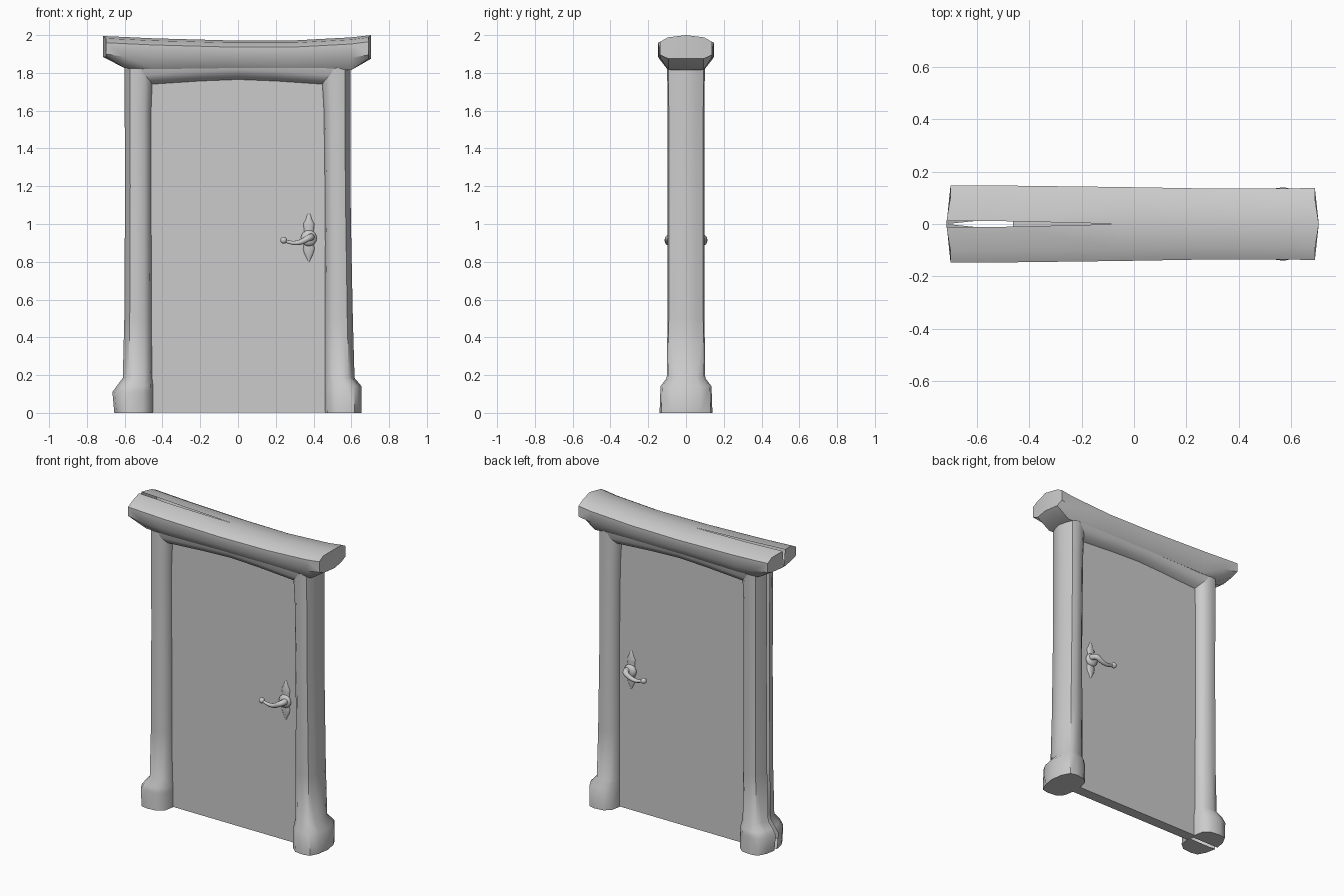
import bpy, bmesh, math

if "Cube" in bpy.data.objects:
    bpy.data.objects.remove(bpy.data.objects["Cube"])

DOOR_Y = 0.035
SLIT = 0.012


def finish(ob, angle=50):
    """Mirror a front half to the back and shade it."""
    bpy.ops.object.select_all(action='DESELECT')
    ob.select_set(True)
    bpy.context.view_layer.objects.active = ob
    bpy.ops.object.shade_smooth_by_angle(angle=math.radians(angle))
    m = ob.modifiers.new("front_to_back", 'MIRROR')
    m.use_axis = (False, True, False)
    m.merge_threshold = 0.0005
    return ob


def loft(name, rings, caps=(True, True), angle=50):
    """Skin open half-sections (front side, -y) into a shell."""
    bm = bmesh.new()
    vs = [[bm.verts.new(p) for p in r] for r in rings]
    for a, b in zip(vs, vs[1:]):
        for i in range(len(a) - 1):
            bm.faces.new((a[i], a[i + 1], b[i + 1], b[i]))
    for use, ring in zip(caps, (vs[0], vs[-1])):
        if use:
            bm.faces.new(ring)
    bmesh.ops.recalc_face_normals(bm, faces=bm.faces[:])
    if sum(f.normal.y * f.calc_area() for f in bm.faces) > 0:
        bmesh.ops.reverse_faces(bm, faces=bm.faces[:])
    me = bpy.data.meshes.new(name)
    bm.to_mesh(me)
    bm.free()
    ob = bpy.data.objects.new(name, me)
    bpy.context.collection.objects.link(ob)
    return finish(ob, angle)


# Door leaf, front half
w = 0.462
loft("door_panel", [[(-w, 0, z), (-w, -DOOR_Y, z), (w, -DOOR_Y, z), (w, 0, z)]
                    for z in (0.002, 1.4, 1.79)])


# Posts with flared foot: rows of z, outer x, inner x, half depth
def post(name, side, rows, gap):
    rings = []
    for z, xo, xi, d in rows:
        t = xo - xi
        pts = [(xo, -gap), (xo - 0.012, -0.55 * d), (xo - 0.2 * t, -0.93 * d),
               (xo - 0.42 * t, -d), (xi + 0.26 * t, -0.95 * d),
               (xi + 0.06 * t, -0.7 * d), (xi, -DOOR_Y), (xi, -gap)]
        rings.append([(side * x, y, z) for x, y in pts])
    loft(name, rings, (True, False))


post("left_post", -1, [(0, 0.655, 0.45, 0.14), (0.11, 0.665, 0.45, 0.135),
                       (0.145, 0.64, 0.45, 0.13), (0.185, 0.61, 0.455, 0.102),
                       (0.5, 0.602, 0.458, 0.098), (1.2, 0.598, 0.46, 0.097),
                       (1.6, 0.6, 0.46, 0.098), (1.85, 0.602, 0.45, 0.1)], SLIT)
post("right_post", 1, [(0, 0.655, 0.46, 0.14), (0.14, 0.655, 0.46, 0.135),
                       (0.185, 0.617, 0.46, 0.102), (0.5, 0.608, 0.46, 0.098),
                       (0.9, 0.6, 0.462, 0.097), (1.2, 0.595, 0.46, 0.097),
                       (1.6, 0.595, 0.455, 0.098), (1.85, 0.597, 0.44, 0.1)], 0)

# Header below the lintel: slightly arched, chamfered back to the door
header = []
for x, z in ((-0.51, 1.735), (-0.46, 1.74), (-0.2, 1.757), (0, 1.765),
             (0.2, 1.757), (0.45, 1.74), (0.51, 1.735)):
    header.append([(x, -DOOR_Y, z), (x, -0.07, z + 0.015),
                   (x, -0.095, z + 0.05), (x, -0.1, 1.86)])
loft("header", header, (False, False))

# Lintel: x, half depth, top z, front lower edge z, underside z, slit half width
lintel = []
for x, d, zt, zf, zb, g in ((-0.70, 0.147, 1.995, 1.9, 1.885, SLIT),
                            (-0.60, 0.147, 1.99, 1.885, 1.825, SLIT),
                            (-0.45, 0.146, 1.983, 1.88, 1.82, 0.01),
                            (-0.05, 0.141, 1.972, 1.88, 1.825, 0),
                            (0.30, 0.135, 1.972, 1.88, 1.82, 0),
                            (0.60, 0.136, 1.988, 1.88, 1.815, 0),
                            (0.69, 0.137, 2.0, 1.895, 1.875, 0)):
    end = abs(x) > 0.65
    tip = x + math.copysign(0.015, x) if end else x
    lintel.append([(tip, -g, zt), (x, -0.7 * d, zt - 0.012), (x, -d, zt - 0.035),
                   (x, -d, zf), (x, -0.68 * d, zb),
                   (tip, 0 if end else -g, zb)])
loft("lintel", lintel, angle=40)

# Handle plate with a leaf at either end: z, half width, rise
HX = 0.375
plate = []
for z, hw, h in ((0.795, 0.002, 0.004), (0.815, 0.011, 0.009), (0.845, 0.026, 0.014),
                 (0.87, 0.032, 0.016), (0.89, 0.028, 0.016), (0.925, 0.034, 0.018),
                 (0.965, 0.026, 0.016), (0.985, 0.029, 0.016), (1.0, 0.031, 0.016),
                 (1.025, 0.017, 0.012), (1.05, 0.01, 0.008), (1.06, 0.002, 0.004)):
    plate.append([(HX + hw * math.cos(a), 0.004 - DOOR_Y - h * math.sin(a), z)
                  for a in (math.pi * i / 8 for i in range(9))])
loft("handle_plate", plate, (False, False))


# Round boss and end ball
def ball(name, loc, scale):
    bpy.ops.mesh.primitive_uv_sphere_add(segments=20, ring_count=12, radius=1)
    ob = bpy.context.object
    ob.name = name
    for v in ob.data.vertices:
        v.co = [v.co[i] * scale[i] + loc[i] for i in range(3)]
    finish(ob)


ball("handle_boss", (HX, -0.045, 0.925), (0.042, 0.022, 0.042))
ball("lever_ball", (0.242, -0.096, 0.914), (0.018, 0.018, 0.018))

# Curved lever: x, y, z, radius
path = [(0.385, -0.045, 0.93, 0.02), (0.385, -0.078, 0.93, 0.019),
        (0.372, -0.093, 0.925, 0.018), (0.345, -0.096, 0.91, 0.016),
        (0.31, -0.096, 0.9, 0.013), (0.275, -0.096, 0.903, 0.01),
        (0.245, -0.096, 0.913, 0.009)]
cu = bpy.data.curves.new("lever", 'CURVE')
cu.dimensions = '3D'
cu.bevel_depth = 1.0
cu.bevel_resolution = 2
cu.use_fill_caps = True
sp = cu.splines.new('BEZIER')
sp.bezier_points.add(len(path) - 1)
sp.resolution_u = 4
for bp, (x, y, z, r) in zip(sp.bezier_points, path):
    bp.co = (x, y, z)
    bp.radius = r
    bp.handle_left_type = bp.handle_right_type = 'AUTO'
lever = bpy.data.objects.new("lever", cu)
bpy.context.collection.objects.link(lever)
bpy.ops.object.select_all(action='DESELECT')
lever.select_set(True)
bpy.context.view_layer.objects.active = lever
bpy.ops.object.convert(target='MESH')
finish(bpy.context.object)
